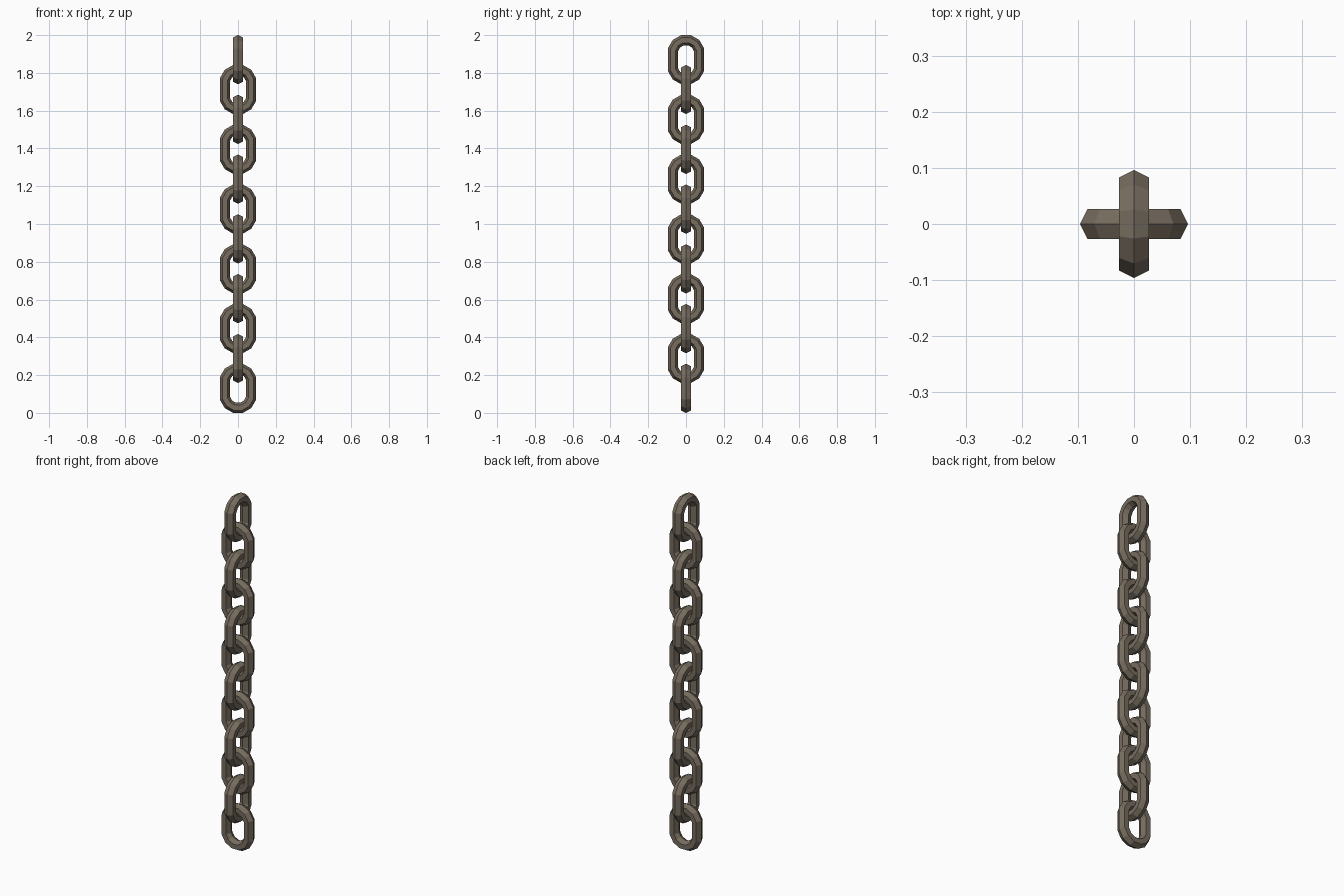
import bpy
from math import sin, cos, pi, radians

if "Cube" in bpy.data.objects:
    bpy.data.objects.remove(bpy.data.objects["Cube"])

LINKS = 12
HEIGHT = 0.26                      # height of one link
PITCH = (2 - HEIGHT) / (LINKS - 1)
R = 0.0715                         # bend radius of the bar centre
STRETCH = 0.034                    # half of the straight part added to the ring
RADIAL, HALF_WIDTH = 0.028, 0.027  # hexagonal bar section

metal = bpy.data.materials.new("weathered brown metal")
metal.diffuse_color = (0.185, 0.152, 0.115, 1)
metal.use_nodes = True
metal.node_tree.nodes["Principled BSDF"].inputs["Base Color"].default_value = metal.diffuse_color


def link_mesh():
    """Twelve-sided ring, pulled apart vertically, with a six-sided bar."""
    verts, faces = [], []
    for i in range(12):
        a = radians(15 + 30 * i)
        for j in range(6):
            b = j * pi / 3
            rad = R + RADIAL * cos(b)
            z = rad * sin(a)
            z += STRETCH if sin(a) > 0 else -STRETCH
            verts.append((rad * cos(a), HALF_WIDTH * sin(b) / sin(pi / 3), z))
            ni, nj = (i + 1) % 12, (j + 1) % 6
            faces.append((i * 6 + j, ni * 6 + j, ni * 6 + nj, i * 6 + nj))
    mesh = bpy.data.meshes.new("chain_link")
    mesh.from_pydata(verts, [], faces)
    mesh.materials.append(metal)
    mesh.update()
    return mesh


# Chain: alternate links turned a quarter turn
mesh = link_mesh()
for k in range(LINKS):
    link = bpy.data.objects.new(f"chain_link_{k + 1}", mesh)
    link.location.z = HEIGHT / 2 + k * PITCH
    link.rotation_euler.z = pi / 2 if k % 2 else 0
    bpy.context.collection.objects.link(link)
